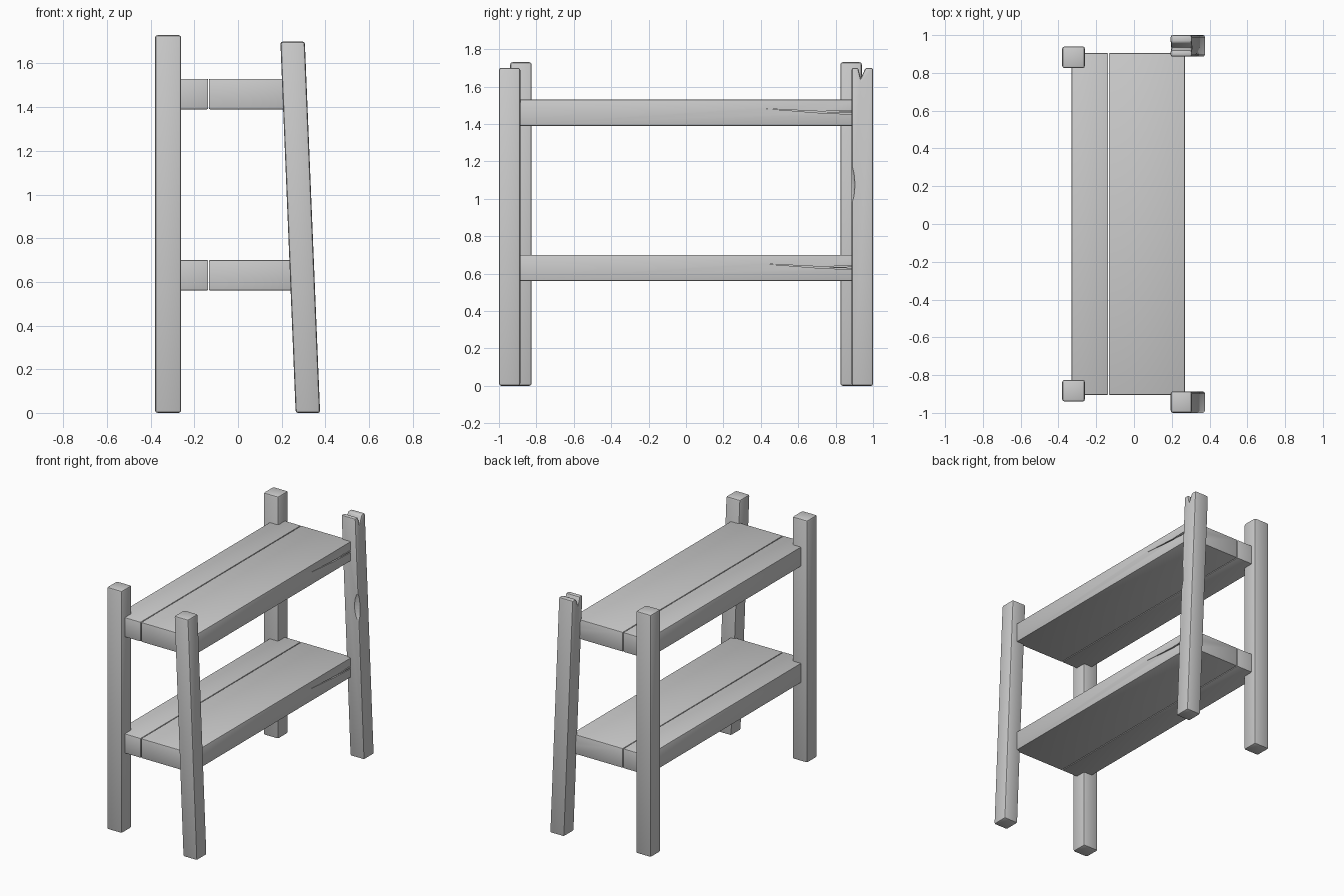
import bpy, bmesh
from mathutils import Matrix, Vector

if "Cube" in bpy.data.objects:
    bpy.data.objects.remove(bpy.data.objects["Cube"])


def prism(name, profile, x0, x1, bevel=0.0, lean=0.0):
    """Extrude a y-z profile along x, soften the edges, shear x by `lean` per unit z."""
    bm = bmesh.new()
    face = bm.faces.new([bm.verts.new((x0, y, z)) for y, z in profile])
    out = bmesh.ops.extrude_face_region(bm, geom=[face])
    moved = [g for g in out["geom"] if isinstance(g, bmesh.types.BMVert)]
    bmesh.ops.translate(bm, verts=moved, vec=(x1 - x0, 0, 0))
    bmesh.ops.recalc_face_normals(bm, faces=bm.faces[:])
    if bevel:
        bmesh.ops.bevel(bm, geom=bm.edges[:], offset=bevel, segments=2,
                        profile=0.5, affect='EDGES', clamp_overlap=True)
    for v in bm.verts:
        v.co.x += lean * v.co.z
    mesh = bpy.data.meshes.new(name)
    bm.to_mesh(mesh)
    bm.free()
    obj = bpy.data.objects.new(name, mesh)
    bpy.context.collection.objects.link(obj)
    return obj


def rect(y0, y1, z0, z1):
    return [(y0, z0), (y1, z0), (y1, z1), (y0, z1)]


def smooth(obj):
    bpy.ops.object.select_all(action='DESELECT')
    obj.select_set(True)
    bpy.context.view_layer.objects.active = obj
    bpy.ops.object.shade_smooth_by_angle(angle=0.6)


def cut(obj, cutter):
    cutter.hide_render = True
    cutter.hide_set(True)
    mod = obj.modifiers.new("cut", 'BOOLEAN')
    mod.operation = 'DIFFERENCE'
    mod.solver = 'EXACT'
    mod.object = cutter


# Upright legs on the left side
for side, y0 in (("front", -0.94), ("back", 0.825)):
    smooth(prism(f"upright_leg_{side}", rect(y0, y0 + 0.115, 0, 1.73),
                 -0.38, -0.26, 0.012))

# Leaning legs on the right side; the back one has a split top
lean = -0.07 / 1.70
smooth(prism("leaning_leg_front", rect(-1, -0.886, 0, 1.70), 0.264, 0.376, 0.012, lean))
split = [(0.886, 0), (1, 0), (1, 1.70), (0.960, 1.70), (0.934, 1.643),
         (0.920, 1.70), (0.886, 1.70)]
split_leg = prism("leaning_leg_back", split, 0.264, 0.376, 0.010, lean)
smooth(split_leg)

# Worn dent on the inner edge of the split leg
bm = bmesh.new()
bmesh.ops.create_uvsphere(bm, u_segments=24, v_segments=16, radius=1)
bm.transform(Matrix.Translation((0.345, 0.872, 1.08)) @ Matrix.Diagonal((0.05, 0.032, 0.12, 1)))
mesh = bpy.data.meshes.new("dent_cutter")
bm.to_mesh(mesh)
bm.free()
dent = bpy.data.objects.new("dent_cutter", mesh)
bpy.context.collection.objects.link(dent)
cut(split_leg, dent)

# Two shelves, each of a narrow and a wide plank
for level, z in (("lower", 0.56), ("upper", 1.39)):
    profile = rect(-0.905, 0.905, z, z + 0.14)
    smooth(prism(f"{level}_narrow_plank", profile, -0.33, -0.1365, 0.006))
    wide = prism(f"{level}_wide_plank", profile, -0.1335, 0.27, 0.006)
    smooth(wide)
    # Thin forked crack in the outer edge
    crack = [(0.42, z + 0.092), (0.70, z + 0.070), (0.92, z + 0.060), (0.92, z + 0.066),
             (0.74, z + 0.073), (0.92, z + 0.078), (0.92, z + 0.083), (0.72, z + 0.077)]
    cut(wide, prism(f"{level}_crack_cutter", crack, 0.255, 0.30))
